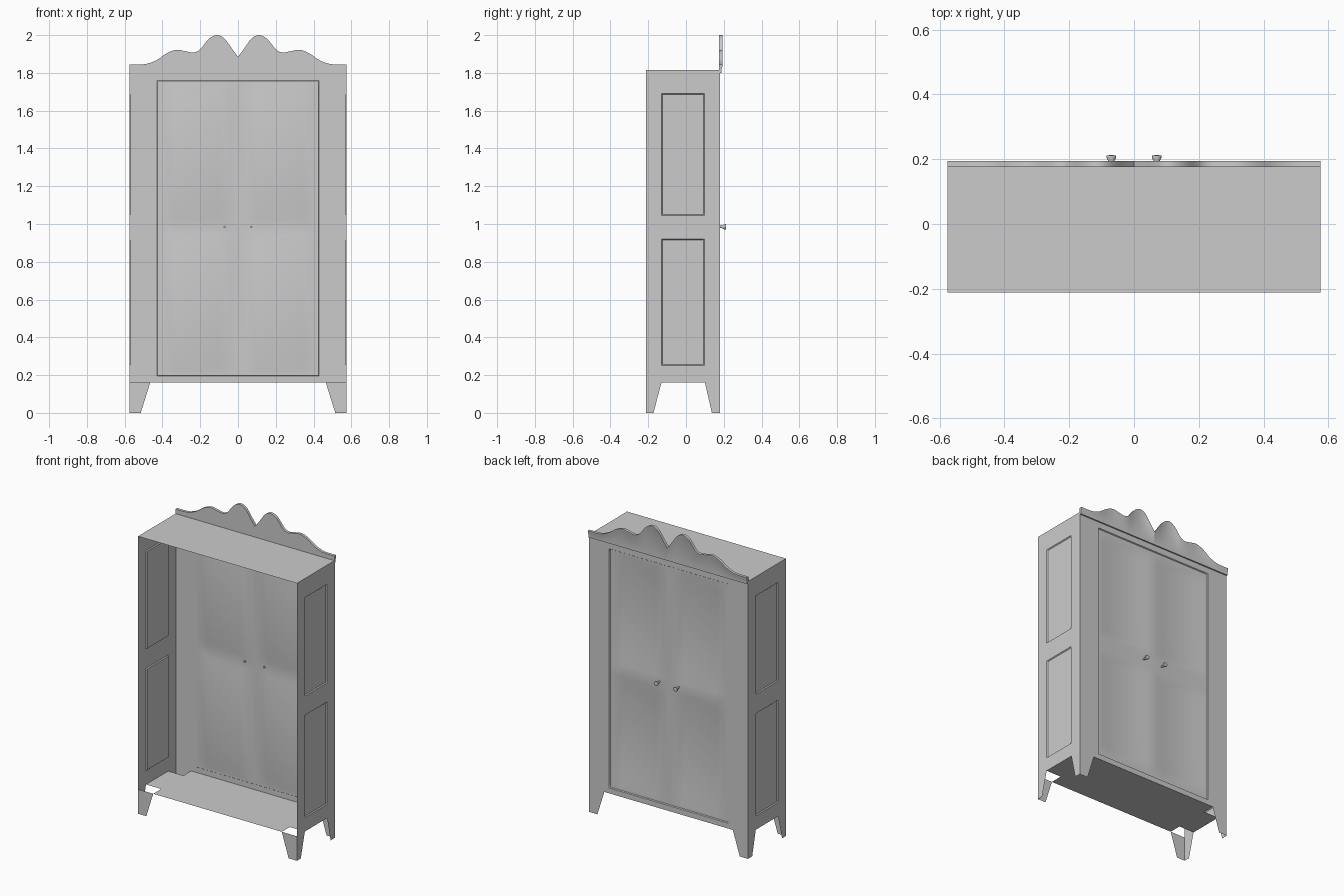
import bpy, bmesh, math
from mathutils import Vector, Matrix

if "Cube" in bpy.data.objects:
    bpy.data.objects.remove(bpy.data.objects["Cube"])

W, YB, YF = 0.575, -0.212, 0.18      # half width, open side, door side
FLOOR, TOP = 0.16, 1.815


def finish(name, bm, smooth=None):
    me = bpy.data.meshes.new(name)
    bm.to_mesh(me)
    bm.free()
    ob = bpy.data.objects.new(name, me)
    bpy.context.collection.objects.link(ob)
    if smooth:
        bpy.ops.object.select_all(action='DESELECT')
        ob.select_set(True)
        bpy.context.view_layer.objects.active = ob
        bpy.ops.object.shade_smooth_by_angle(angle=math.radians(smooth))
    return ob


def relief(name, us, vs, steps, place, flip=False, smooth=None):
    """Sheet with recessed rectangles; steps are (u0, u1, v0, v1, slope, depth)."""
    us, vs = set(us), set(vs)
    for u0, u1, v0, v1, s, d in steps:
        us |= {u0, u0 + s, u1 - s, u1}
        vs |= {v0, v0 + s, v1 - s, v1}
    us, vs = sorted(us), sorted(vs)

    def depth(u, v):
        total = 0
        for u0, u1, v0, v1, s, d in steps:
            t = min(u - u0, u1 - u, v - v0, v1 - v) / s
            total += d * max(0, min(1, t))
        return total

    bm = bmesh.new()
    g = [[bm.verts.new(place(u, v, depth(u, v))) for v in vs] for u in us]
    for i in range(len(us) - 1):
        for j in range(len(vs) - 1):
            f = [g[i][j], g[i + 1][j], g[i + 1][j + 1], g[i][j + 1]]
            bm.faces.new(f[::-1] if flip else f)
    return finish(name, bm, smooth)


# Front with a slightly sunk door pair and four soft recessed panels
door_steps = [(-0.43, 0.43, 0.195, 1.76, 0.004, 0.006)]
for x0, x1 in ((-0.40, -0.04), (0.04, 0.40)):
    for z0, z1 in ((0.22, 0.94), (1.02, 1.74)):
        door_steps.append((x0, x1, z0, z1, 0.06, 0.012))
relief("door_front", (-W, 0, W), (FLOOR, TOP), door_steps,
       lambda u, v, d: (u, YF - d, v), flip=True, smooth=40)

# Side walls with two recessed panels each
side_steps = [(-0.13, 0.097, 0.25, 0.92, 0.005, 0.006),
              (-0.13, 0.097, 1.045, 1.69, 0.005, 0.006)]
for s, label in ((-1, "left"), (1, "right")):
    relief("side_wall_" + label, (YB, YF), (FLOOR, TOP), side_steps,
           lambda u, v, d, s=s: (s * (W - d), u, v), flip=s < 0)

# Top board
bm = bmesh.new()
bm.faces.new([bm.verts.new(p) for p in
              ((-W, YB, TOP), (W, YB, TOP), (W, YF, TOP), (-W, YF, TOP))])
finish("top_board", bm)

# Floor board, notched at the corners above the hollow legs
bm = bmesh.new()
xi, y0, y1 = 0.465, -0.13, 0.10
outline = [(-xi, YB), (xi, YB), (xi, y0), (W, y0), (W, y1), (xi, y1),
           (xi, YF), (-xi, YF), (-xi, y1), (-W, y1), (-W, y0), (-xi, y0)]
bm.faces.new([bm.verts.new((x, y, FLOOR)) for x, y in outline])
finish("floor_board", bm)

# Tapered angle legs
for sx in (-1, 1):
    for y, yt, yb, label in ((YB, y0, -0.172, "back"), (YF, y1, 0.137, "front")):
        bm = bmesh.new()
        top, bot = [bm.verts.new((sx * W, y, z)) for z in (FLOOR, 0)]
        a, b = [bm.verts.new((sx * x, y, z)) for x, z in ((xi, FLOOR), (0.515, 0))]
        c, d = [bm.verts.new((sx * W, yy, z)) for yy, z in ((yt, FLOOR), (yb, 0))]
        bm.faces.new((top, a, b, bot))
        bm.faces.new((top, bot, d, c))
        bmesh.ops.recalc_face_normals(bm, faces=bm.faces)
        out = Vector((sx, -1 if y < 0 else 1, 0))
        if sum(f.normal.dot(out) for f in bm.faces) < 0:
            bmesh.ops.reverse_faces(bm, faces=bm.faces)
        finish(f"{label}_leg_{'right' if sx > 0 else 'left'}", bm)

# Scalloped crown: smooth curve through key heights, mirrored
keys = [(0.0, 1.885), (0.03, 1.925), (0.07, 1.98), (0.11, 2.0), (0.155, 1.98),
        (0.20, 1.925), (0.235, 1.908), (0.275, 1.914), (0.325, 1.922),
        (0.375, 1.905), (0.43, 1.868), (0.48, 1.849), (0.52, 1.845), (W, 1.845)]


def spline(k, n=4):
    pts = []
    for i in range(len(k) - 1):
        p = [Vector(k[max(0, min(len(k) - 1, i + o))]) for o in (-1, 0, 1, 2)]
        for t in (j / n for j in range(n)):
            pts.append(0.5 * (2 * p[1] + (p[2] - p[0]) * t
                       + (2 * p[0] - 5 * p[1] + 4 * p[2] - p[3]) * t * t
                       + (3 * p[1] - p[0] - 3 * p[2] + p[3]) * t ** 3))
    return pts + [Vector(k[-1])]


right = spline(keys)
edge = [Vector((-p.x, p.y)) for p in right[:0:-1]] + right
bm = bmesh.new()
# cross-section rows: (y, drop below the edge), closed into a moulded slab
rows = []
for y, drop in ((0.176, None), (0.176, 0), (0.194, 0), (0.194, 0.008),
                (0.189, 0.022), (0.189, None)):
    rows.append([bm.verts.new((p.x, y, 1.8 if drop is None else p.y - drop))
                 for p in edge])
for k in range(len(rows)):
    r, q = rows[k], rows[(k + 1) % len(rows)]
    for i in range(len(edge) - 1):
        bm.faces.new((r[i], r[i + 1], q[i + 1], q[i]))
for i in (0, -1):
    bm.faces.new([r[i] for r in rows])
bmesh.ops.recalc_face_normals(bm, faces=bm.faces)
finish("crown", bm, 35)

# Turned knobs
profile = [(0.0, 0.165), (0.006, 0.165), (0.006, 0.188), (0.015, 0.205),
           (0.014, 0.211), (0.0, 0.213)]
for sx, label in ((-1, "left"), (1, "right")):
    bm = bmesh.new()
    vs = [bm.verts.new((r, y, 0)) for r, y in profile]
    es = [bm.edges.new(e) for e in zip(vs, vs[1:])]
    bmesh.ops.spin(bm, geom=vs + es, cent=(0, 0, 0), axis=(0, 1, 0),
                   angle=math.tau, steps=16)
    bmesh.ops.remove_doubles(bm, verts=bm.verts, dist=1e-5)
    bmesh.ops.recalc_face_normals(bm, faces=bm.faces)
    bmesh.ops.transform(bm, verts=bm.verts,
                        matrix=Matrix.Translation((sx * 0.07, 0, 0.985)))
    finish("knob_" + label, bm, 40)
